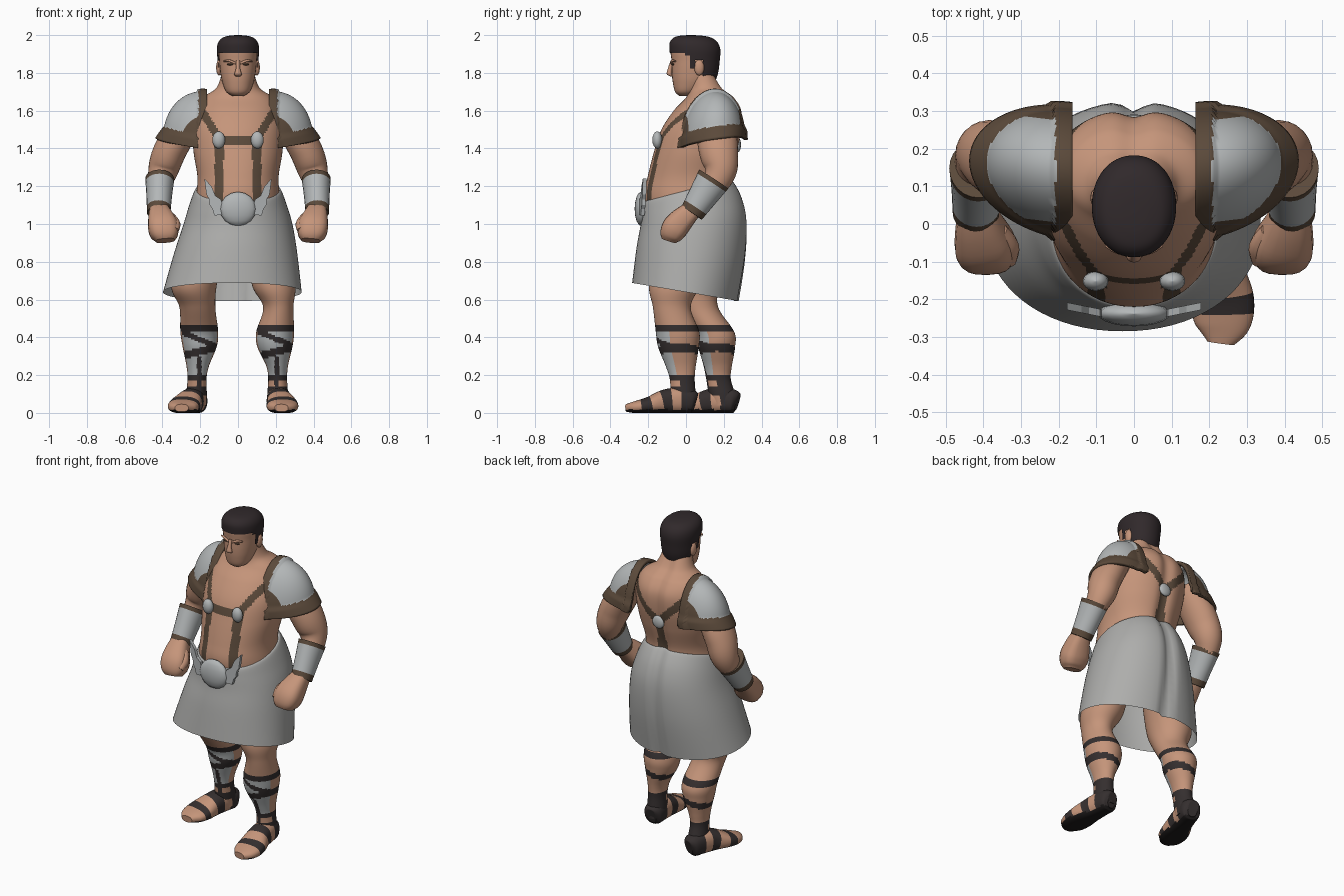
import bpy, math
from math import sin, cos, pi, exp
from mathutils import Vector

if "Cube" in bpy.data.objects:
    bpy.data.objects.remove(bpy.data.objects["Cube"])

PALETTE = {
    "skin": (0.56, 0.30, 0.195), "hair": (0.03, 0.022, 0.024), "leather": (0.105, 0.068, 0.043),
    "silver": (0.45, 0.47, 0.475), "cloth": (0.42, 0.42, 0.41),
    "sandal": (0.035, 0.028, 0.028), "sole": (0.012, 0.01, 0.01),
}
MATS = {}
for key, rgb in PALETTE.items():
    MATS[key] = bpy.data.materials.new(key)
    MATS[key].diffuse_color = (*rgb, 1)


def make(name, verts, faces, colours, smooth=True, thick=0):
    """Mesh object from geometry, with one colour name per face."""
    me = bpy.data.meshes.new(name)
    me.from_pydata(verts, [], faces)
    used = sorted(set(colours))
    for k in used:
        me.materials.append(MATS[k])
    for p, k in zip(me.polygons, colours):
        p.material_index = used.index(k)
        p.use_smooth = smooth and len(p.vertices) == 4
    ob = bpy.data.objects.new(name, me)
    bpy.context.collection.objects.link(ob)
    if thick:
        mod = ob.modifiers.new("thickness", "SOLIDIFY")
        mod.thickness = thick
        mod.offset = -1
    return ob


def spline(rings, steps):
    """Catmull-Rom through tuples of numbers."""
    out, n = [], len(rings)
    for i in range(n - 1):
        a, b, c, d = (rings[min(max(i + k, 0), n - 1)] for k in (-1, 0, 1, 2))
        for s in range(steps):
            t = s / steps
            out.append([0.5 * (2 * q + (r - p) * t + (2 * p - 5 * q + 4 * r - w) * t * t
                        + (3 * q - p - 3 * r + w) * t ** 3) for p, q, r, w in zip(a, b, c, d)])
    return out + [list(rings[-1])]


def loft(name, rings, colour, n=24, steps=4, flat=False, p=2.0, warp=None, caps=True, side=1, smooth=True):
    """Skin rings (x, y, z, rx, ry[, tilt]); colour is a name or rule(point, t, angle)."""
    pts = spline(rings, steps)
    m, verts, faces, cols = len(pts), [], [], []
    rule = colour if callable(colour) else (lambda *a: colour)
    for i, r in enumerate(pts):
        c = Vector(r[:3])
        t = Vector((0, 0, 1))
        if not flat:
            t = (Vector(pts[min(i + 1, m - 1)][:3]) - Vector(pts[max(i - 1, 0)][:3])).normalized()
        a = (Vector((1, 0, 0)) - t * t.x).normalized()
        b = t.cross(a)
        for j in range(n):
            w = 2 * pi * j / n
            cu, su = (math.copysign(abs(f(w)) ** (2 / p), f(w)) for f in (cos, sin))
            v = c + a * r[3] * cu + b * r[4] * su
            if len(r) > 5:
                v.z += r[5] * (v.y - c.y)
            if warp:
                v = warp(v)
            verts.append((v.x * side, v.y, v.z))
    for i in range(m - 1):
        for j in range(n):
            k = (j + 1) % n
            f = (i * n + j, i * n + k, (i + 1) * n + k, (i + 1) * n + j)
            mid = sum((Vector(verts[q]) for q in f), Vector()) / 4
            col = rule(mid, (i + 0.5) / (m - 1), 2 * pi * (j + 0.5) / n)
            if col:
                faces.append(f if side > 0 else f[::-1])
                cols.append(col)
    if caps:
        for f, t in ((range(n - 1, -1, -1), 0), (range((m - 1) * n, m * n), 1)):
            f = tuple(f)
            faces.append(f if side > 0 else f[::-1])
            cols.append(rule(Vector(verts[f[0]]), t, 0) or "skin")
    return make(name, verts, faces, cols, smooth)


def span(z, front, back, rx, x=0.0, tilt=0.0):
    """Ring given by its front and back y."""
    return (x, (front + back) / 2, z, rx, (back - front) / 2, tilt)


def blob(name, c, r, col):
    """Small ellipsoid, lofted along z."""
    rings = [(c[0], c[1], c[2] - r[2] * cos(pi * k / 8), r[0] * max(sin(pi * k / 8), .03),
              r[1] * max(sin(pi * k / 8), .03)) for k in range(9)]
    return loft(name, rings, col, 20, 1, flat=True)


# Torso and neck, with painted harness straps
def harness(v, t, a):
    ax, z = abs(v.x), v.z
    if sin(a) < 0:
        on = (z < 1.46 and abs(ax - .1) < .024) or (abs(z - 1.445) < .022 and ax < .1) \
            or (1.45 < z < 1.6 and abs(ax - .1 - (z - 1.45) * .6) < .024)
    else:
        on = (z < 1.42 and ax < .03) or (1.42 < z < 1.68 and abs(ax - (z - 1.42)) < .032)
    return "leather" if on else "skin"


def spine(v):
    if v.y > .1:
        v.y -= .02 * exp(-(v.x / .04) ** 2)
    return v


loft("torso", [span(1.02, -.2, .25, .24), span(1.15, -.22, .245, .222), span(1.25, -.203, .24, .215),
               span(1.38, -.17, .275, .235), span(1.5, -.13, .3, .24), span(1.6, -.065, .3, .22),
               span(1.67, .0, .26, .185), span(1.72, .015, .2, .115), span(1.8, .01, .155, .085)],
     harness, 128, 13, flat=True, p=2.1, warp=spine)
for s in (-1, 1):
    blob("chest_buckle", (s * .102, -.152, 1.445), (.034, .026, .046), "silver")
blob("back_buckle", (0, .275, 1.42), (.04, .016, .04), "silver")

# Head, hair and face
loft("head", [span(1.678, -.035, .03, .03), span(1.70, -.058, .07, .062), span(1.75, -.07, .13, .083),
              span(1.80, -.075, .155, .093), span(1.86, -.076, .165, .099), span(1.93, -.08, .165, .1),
              span(1.97, -.04, .12, .06)], "skin", 32, 5, flat=True, p=2.2)


def hairline(v, t, a):
    low = 1.905 if v.y < .0 else 1.89 if v.y < .025 else 1.82 if v.y < .055 else 1.87 if v.y < .09 else 1.765
    return "hair" if v.z > low else None


loft("hair", [span(1.74, .0, .15, .075), span(1.80, -.07, .17, .1), span(1.86, -.08, .178, .107),
              span(1.92, -.087, .182, .112), span(1.96, -.086, .168, .105), span(1.986, -.066, .135, .082),
              span(1.997, -.03, .085, .045), span(2.0, .02, .03, .004)],
     hairline, 64, 8, flat=True, p=2.1)
loft("nose", [(0, -.074, 1.865, .01, .008), (0, -.085, 1.82, .012, .012), (0, -.088, 1.793, .02, .014),
              (0, -.076, 1.782, .012, .008)], "skin", 12, 3, flat=True)
for s in (-1, 1):
    blob("ear", (s * .1, .07, 1.828), (.016, .026, .042), "skin")
    loft("brow", [(.012, -.078, 1.85, .006, .005), (.045, -.073, 1.864, .007, .007),
                  (.075, -.056, 1.862, .005, .004)], "skin", 8, 3, side=s)
    blob("eye", (s * .042, -.069, 1.845), (.018, .007, .005), "leather")


# Skirt, with a crease down the back
def crease(v):
    if v.y > .05:
        v.y -= .028 * exp(-(v.x / .03) ** 2)
    return v


loft("skirt", [span(1.18, -.205, .235, .215, 0, .25), span(1.172, -.226, .252, .23, 0, .25),
               span(1.1, -.235, .3, .258, 0, .15), span(1.0, -.242, .325, .288, 0, .05),
               span(.85, -.262, .318, .325, -.012, -.08), span(.64, -.285, .28, .367, -.03, -.17)],
     "cloth", 72, 5, flat=True, p=2.1, warp=crease, caps=False)

# Belt medallion with wings
blob("belt_medallion", (0, -.238, 1.08), (.096, .034, .09), "silver")
wing = [(.07, 1.05), (.125, 1.045), (.135, 1.08), (.15, 1.1), (.152, 1.13), (.167, 1.155),
        (.178, 1.24), (.14, 1.2), (.12, 1.15), (.09, 1.13)]
for s in (-1, 1):
    k = len(wing)
    vs = [(s * x, y + abs(x - .07) * .2, z) for y in (-.25, -.23) for x, z in wing]
    fs = [tuple(range(k)), tuple(range(2 * k - 1, k - 1, -1))]
    fs += [(i, i + k, (i + 1) % k + k, (i + 1) % k) for i in range(k)]
    make("belt_wing", vs, [f if s > 0 else f[::-1] for f in fs], ["silver"] * len(fs), False)

# Shoulder pads: quarter ellipsoids with flared leather borders
for s in (-1, 1):
    P, Q, vs, fs, cs = 56, 44, [], [], []
    for i in range(P + 1):
        f = pi * (.015 + .97 * i / P)
        for j in range(Q + 1):
            q = pi / 2 * j / Q
            dx, dy, dz = .235 * sin(f) * sin(q), -.17 * cos(f), .28 * sin(f) * cos(q)
            flare = 1 + .17 * max(0, 1 - dz / .07)
            lift = 1.05 if dx < .05 else 1
            dx *= flare
            vs.append((s * (.163 + dx), .135 + dy * min(flare, 1.06) * lift + .12 * dx,
                       1.42 + dz * lift + .13 * dx + .14 * dy))
    for i in range(P):
        for j in range(Q):
            a = i * (Q + 1) + j
            face = (a, a + Q + 1, a + Q + 2, a + 1)
            fs.append(face[::-1] if s > 0 else face)
            f, q = pi * (i + .5) / P, pi / 2 * (j + .5) / Q
            edge = .235 * sin(f) * sin(q) < .045 or .28 * sin(f) * cos(q) < .07 or abs(cos(f)) > .82
            cs.append("leather" if edge else "silver")
    make("shoulder_pad", vs, fs, cs, thick=.02)

# Arms, bracers and fists
for s in (-1, 1):
    loft("arm", [(.24, .16, 1.58, .07, .08), (.32, .165, 1.46, .085, .105), (.368, .175, 1.37, .087, .102),
                 (.396, .185, 1.285, .08, .085), (.415, .145, 1.2, .06, .068), (.42, .04, 1.07, .05, .05)],
         "skin", 24, 5, side=s)
    loft("bracer", [(.414, .147, 1.238, .077, .092), (.417, .09, 1.15, .068, .078), (.42, .03, 1.058, .062, .064)],
         lambda v, t, a: "leather" if t < .17 or t > .82 else "silver", 24, 10, side=s)
    loft("fist", [(.42, .04, 1.08, .048, .048), (.41, -.01, 1.035, .066, .062), (.397, -.055, .985, .08, .07),
                  (.388, -.08, .94, .072, .06), (.385, -.09, .912, .05, .04)], "skin", 20, 4, p=2.8, side=s)
    loft("thumb", [(.36, -.02, 1.04, .025, .025), (.335, -.06, 1.0, .03, .03), (.335, -.1, .965, .022, .022)],
         "skin", 12, 4, side=s)


# Legs with painted shin guards and crossed sandal straps
def leg_rule(cx):
    def rule(v, t, a):
        dx, z = v.x - cx, v.z
        front = sin(a) < -.35
        if abs(z - .447) < .02 or abs(z - .187) < .016 or abs(z - .325 - .25 * dx) < .02:
            return "sandal"
        if front and (abs(z - .39 + .4 * dx) < .015 or (.1 < z < .3 and abs(dx) < .012)):
            return "sandal"
        if z < .18 and (sin(a) > -.2 or abs(z - .115) < .022):
            return "sandal"
        return "silver" if front and .2 < z < .43 else "skin"
    return rule


legs = {
    1: [(.16, -.01, .88, .1, .14), (.188, -.06, .68, .115, .135), (.213, -.075, .56, .08, .1),
        (.197, -.045, .43, .1, .115), (.195, -.04, .35, .093, .108), (.207, -.028, .25, .058, .08),
        (.21, -.02, .18, .05, .066), (.21, -.015, .1, .055, .066), (.21, -.01, .04, .055, .06)],
    -1: [(-.17, .05, .88, .1, .14), (-.232, .035, .68, .12, .14), (-.215, .065, .56, .095, .105),
         (-.205, .15, .43, .1, .105), (-.203, .162, .35, .09, .098), (-.213, .168, .25, .06, .075),
         (-.217, .172, .18, .05, .065), (-.22, .19, .1, .055, .07), (-.222, .2, .04, .055, .065)],
}
for s, rings in legs.items():
    loft("leg", rings, leg_rule(s * .205), 64, 10, flat=True)


# Feet in sandals
def foot_rule(v, t, a):
    if v.z < .018:
        return "sole"
    return "sandal" if t < .33 or .43 < t < .54 or .64 < t < .74 else "skin"


def ground(v):
    v.z = max(v.z, 0)
    return v


foot = [(0, .0, .055, .03, .045), (.0, .02, .06, .055, .062), (.0, .08, .066, .062, .068),
        (.0, .16, .06, .068, .064), (.005, .25, .04, .084, .044), (0, .32, .03, .074, .032),
        (-.01, .368, .026, .036, .02)]
for s, hx, hy, ang in ((1, .207, .05, .09), (-1, -.21, .272, -.27)):
    loft("foot", [(hx + x * s + d * sin(ang), hy - d * cos(ang), z, ra, rb)
                  for x, d, z, ra, rb in foot], foot_rule, 32, 8, p=2.4, warp=ground)

for m in bpy.data.materials:
    if m.users and not m.is_grease_pencil:
        m.use_nodes = True
        m.node_tree.nodes["Principled BSDF"].inputs["Base Color"].default_value = m.diffuse_color
